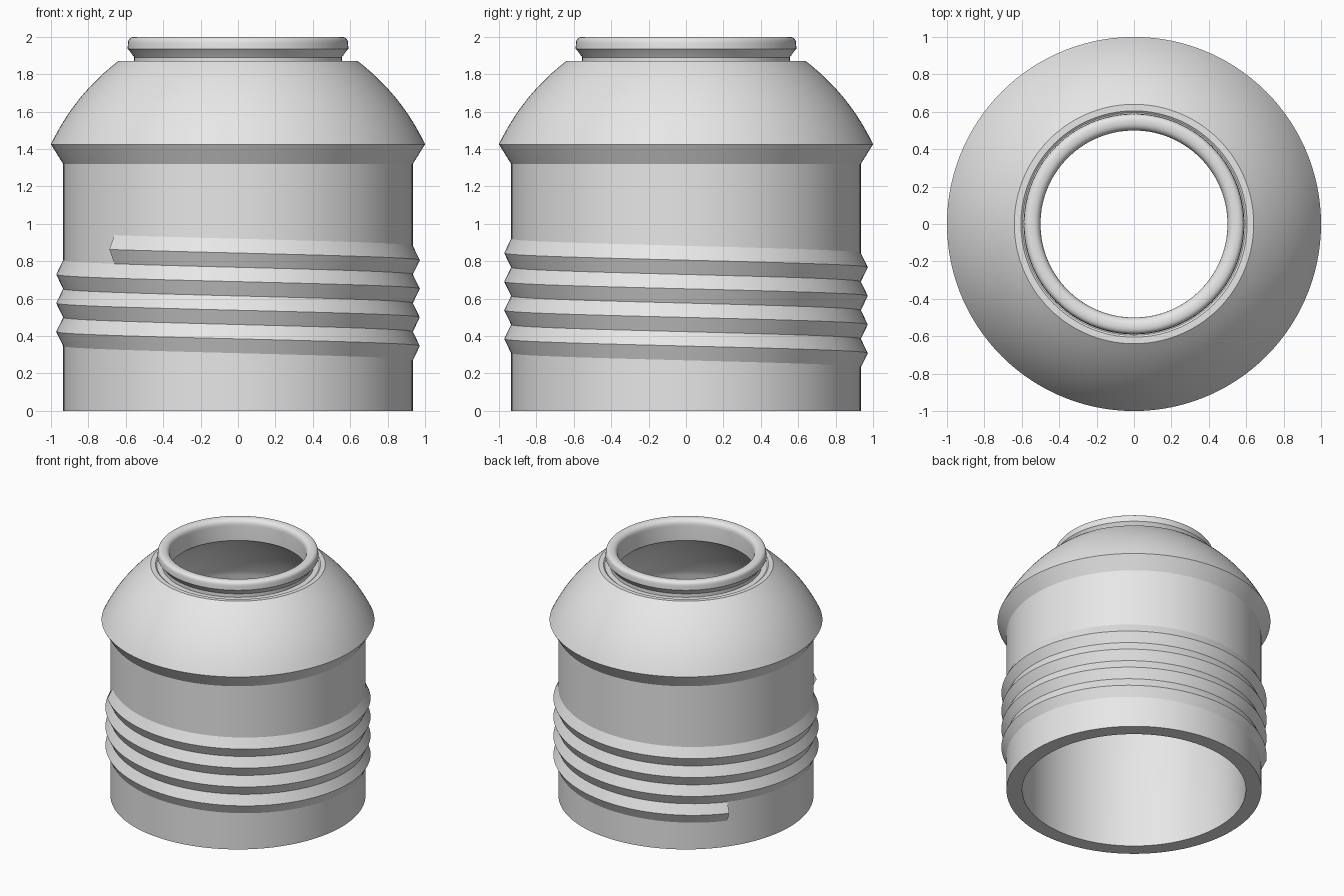
import bpy, bmesh, math

if "Cube" in bpy.data.objects:
    bpy.data.objects.remove(bpy.data.objects["Cube"])

STEPS = 120  # segments per full turn

grey = bpy.data.materials.new("light_grey")
grey.use_nodes = True
colour = (0.8, 0.8, 0.8, 1)
grey.diffuse_color = colour
grey.node_tree.nodes["Principled BSDF"].inputs["Base Color"].default_value = colour


def curve(a, c, b, n=12):
    """Points of a quadratic arc from a to b, pulled towards c."""
    return [tuple((1 - t) ** 2 * p + 2 * t * (1 - t) * q + t * t * r
                  for p, q, r in zip(a, c, b))
            for t in (i / n for i in range(n + 1))]


def sweep(name, profile, steps, start=0, drop=0, closed=True):
    """Turn a closed (radius, z) profile around z, falling by drop per turn."""
    bm = bmesh.new()
    rings = []
    for i in range(steps if closed else steps + 1):
        a = math.radians(start) + math.tau * i / STEPS
        fall = drop * i / STEPS
        rings.append([bm.verts.new((r * math.cos(a), r * math.sin(a), z - fall))
                      for r, z in profile])
    pairs = list(zip(rings, rings[1:]))
    if closed:
        pairs.append((rings[-1], rings[0]))
    else:
        bm.faces.new(rings[0])
        bm.faces.new(rings[-1])
    n = len(profile)
    for p, q in pairs:
        for j in range(n):
            k = (j + 1) % n
            bm.faces.new((p[j], q[j], q[k], p[k]))
    bmesh.ops.recalc_face_normals(bm, faces=bm.faces)
    mesh = bpy.data.meshes.new(name)
    bm.to_mesh(mesh)
    bm.free()
    mesh.materials.append(grey)
    obj = bpy.data.objects.new(name, mesh)
    bpy.context.collection.objects.link(obj)
    bpy.ops.object.select_all(action="DESELECT")
    obj.select_set(True)
    bpy.context.view_layer.objects.active = obj
    bpy.ops.object.shade_smooth_by_angle(angle=math.radians(30))
    return obj


# Hollow shell: wall, flared shoulder, dome, neck, rolled lip, inside
wall = [(0.82, 0), (0.935, 0), (0.935, 1.32)]
dome = curve((1.0, 1.425), (0.875, 1.69), (0.64, 1.87))
neck = [(0.605, 1.87), (0.595, 1.862), (0.555, 1.862), (0.555, 1.89), (0.58, 1.925)]
lip = (curve((0.59, 1.935), (0.59, 1.95), (0.588, 1.965), 2)
       + curve((0.588, 1.965), (0.588, 2.0), (0.55, 2.0), 6)[1:]
       + curve((0.55, 2.0), (0.5, 2.0), (0.5, 1.95), 6)[1:])
inside = curve((0.5, 1.83), (0.72, 1.665), (0.82, 1.40))
sweep("container_shell", wall + dome + neck + lip + inside, STEPS)

# Screw thread: V-shaped ridge winding down around the wall
half, top = 0.0765, 0.863
ridge = [(0.935, top + half), (0.972, top), (0.935, top - half), (0.9, top)]
sweep("screw_thread", ridge, 453, start=225, drop=0.153, closed=False)
